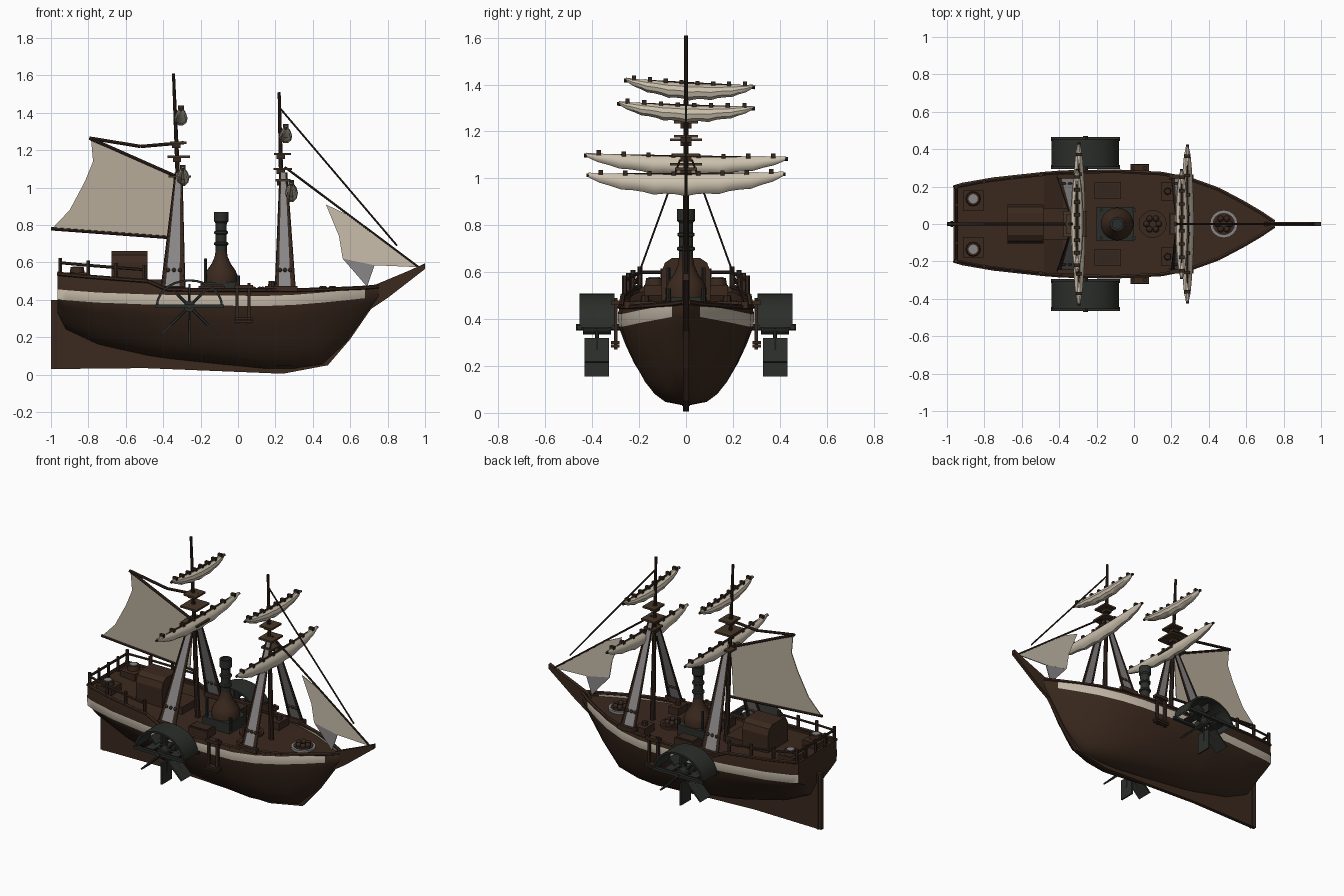
import bpy, bmesh, math
from mathutils import Vector, Matrix

if "Cube" in bpy.data.objects:
    bpy.data.objects.remove(bpy.data.objects["Cube"])


def material(name, r, g, b):
    m = bpy.data.materials.new(name)
    m.use_nodes = True
    m.diffuse_color = (r, g, b, 1)
    node = m.node_tree.nodes["Principled BSDF"]
    node.inputs["Base Color"].default_value = (r, g, b, 1)
    node.inputs["Roughness"].default_value = 0.9
    return m


WOOD = material("dark brown wood", .043, .022, .013)
SPAR = material("spar brown", .036, .02, .013)
PLATFORM = material("olive brown", .06, .036, .02)
IRON = material("green black iron", .024, .027, .023)
CANVAS = material("furled canvas", .6, .53, .42)
SAIL = material("sail cloth", .47, .41, .32)
STRIPE = material("cream stripe", .58, .51, .41)
NET = material("grey rigging", .25, .24, .24)


def finish(name, bm, mats, smooth=True):
    bmesh.ops.recalc_face_normals(bm, faces=bm.faces)
    me = bpy.data.meshes.new(name)
    bm.to_mesh(me)
    bm.free()
    ob = bpy.data.objects.new(name, me)
    bpy.context.collection.objects.link(ob)
    for m in mats:
        me.materials.append(m)
    if smooth:
        bpy.ops.object.select_all(action="DESELECT")
        ob.select_set(True)
        bpy.context.view_layer.objects.active = ob
        bpy.ops.object.shade_smooth_by_angle(angle=math.radians(35))
    return ob


def box(name, loc, size, mat, turn=None):
    bm = bmesh.new()
    mtx = Matrix.Translation(loc) @ (turn or Matrix()) @ Matrix.Diagonal((*size, 1))
    bmesh.ops.create_cube(bm, size=1, matrix=mtx)
    return finish(name, bm, [mat], False)


def rod(name, a, b, r, mat, r_end=None, sides=8):
    a, b = Vector(a), Vector(b)
    bm = bmesh.new()
    mtx = Matrix.Translation((a + b) / 2) @ (b - a).to_track_quat("Z", "Y").to_matrix().to_4x4()
    bmesh.ops.create_cone(bm, cap_ends=True, segments=sides, radius1=r,
                          radius2=r if r_end is None else r_end, depth=(b - a).length, matrix=mtx)
    return finish(name, bm, [mat])


def ball(name, loc, r, mat):
    bm = bmesh.new()
    bmesh.ops.create_uvsphere(bm, u_segments=10, v_segments=6, radius=r, matrix=Matrix.Translation(loc))
    return finish(name, bm, [mat])


def lathe(name, x, profile, mat):
    bm = bmesh.new()
    vs = [bm.verts.new((x + r, 0, z)) for r, z in profile]
    edges = [bm.edges.new(p) for p in zip(vs, vs[1:])]
    bmesh.ops.spin(bm, geom=vs + edges, cent=(x, 0, 0), axis=(0, 0, 1), angle=math.tau, steps=20)
    bmesh.ops.remove_doubles(bm, verts=bm.verts, dist=.0005)
    return finish(name, bm, [mat])


def plate(name, outline, thick, mat):
    """Upright sheet on the centre plane from an x-z outline."""
    bm = bmesh.new()
    face = bm.faces.new([bm.verts.new((x, -thick / 2, z)) for x, z in outline])
    out = bmesh.ops.extrude_face_region(bm, geom=[face])
    bmesh.ops.translate(bm, vec=(0, thick, 0), verts=[v for v in out["geom"] if isinstance(v, bmesh.types.BMVert)])
    bmesh.ops.triangulate(bm, faces=[f for f in bm.faces if len(f.verts) > 4])
    return finish(name, bm, [mat], False)


def skin(bm, rings, closed=False):
    rows = [[bm.verts.new(p) for p in ring] for ring in rings]
    for a, b in zip(rows, rows[1:]):
        n = len(a)
        for i in range(n if closed else n - 1):
            j = (i + 1) % n
            bm.faces.new((a[i], a[j], b[j], b[i]))
    return rows


# Hull stations: x, half width, bottom, rail height, stripe middle, fullness power
STATIONS = [(-.965, .2, .33, .54, .43, .6), (-.92, .215, .24, .535, .425, .62), (-.75, .245, .16, .52, .412, .6),
            (-.48, .275, .1, .5, .402, .48), (-.38, .283, .085, .455, .4, .44), (-.1, .288, .055, .452, .396, .38),
            (.15, .275, .03, .452, .394, .38), (.3, .245, .03, .452, .4, .42), (.45, .19, .05, .455, .412, .5),
            (.58, .12, .17, .46, .425, .6), (.68, .06, .31, .465, .436, .7), (.75, .012, .4, .472, .444, .8)]
HALF_STRIPE = .027


def station(x):
    for a, b in zip(STATIONS, STATIONS[1:]):
        if x <= b[0]:
            t = (x - a[0]) / (b[0] - a[0])
            return [p + (q - p) * t for p, q in zip(a, b)]


def section(s):
    x, w, low, rail, mid, power = s
    pts = [(w * t ** power, low + (mid - HALF_STRIPE - low) * t) for t in (0, .05, .15, .3, .5, .75, 1)]
    pts += [(w * 1.01, mid + HALF_STRIPE), (w * .98, rail)]
    return [(x, y, z) for y, z in reversed(pts)] + [(x, -y, z) for y, z in pts[1:]]


bm = bmesh.new()
rows = skin(bm, [section(s) for s in STATIONS])
bm.faces.new(rows[0])
bm.faces.new(rows[-1])
for f in bm.faces:
    c = f.calc_center_median()
    if len(f.verts) == 4 and c.x < .7 and abs(c.z - station(c.x)[4]) < HALF_STRIPE * .6:
        f.material_index = 1
finish("hull", bm, [WOOD, STRIPE])

bm = bmesh.new()
skin(bm, [[(s[0], side * s[1] * .98, s[3] - .025) for side in (-1, 1)] for s in STATIONS])
finish("deck", bm, [WOOD], False)

plate("keel_and_bowsprit", [(-1, .4), (-1, .03), (-.5, .035), (.24, .005), (.48, .05), (.6, .19), (.71, .35),
                            (.8, .41), (1, .565), (1, .595), (.9, .55), (.72, .475), (.6, .3), (.45, .12),
                            (0, .1), (-.85, .3), (-.94, .4)], .024, WOOD)
box("rudder_post", (-.975, 0, .21), (.012, .034, .36), SPAR)

for side in (-1, 1):
    # Rail cap and stern railing
    for a, b in zip(STATIONS, STATIONS[1:]):
        rod("rail_cap", (a[0], side * a[1] * .98, a[3]), (b[0], side * b[1] * .98, b[3]), .011, WOOD, sides=6)
    tops = []
    for i in range(4):
        x = -.95 + i * .15
        s = station(x)
        y = side * s[1] * .96
        tops.append((x, y, s[3] + .06))
        rod("railing_post", (x, y, s[3]), (x, y, s[3] + .085), .011, SPAR, sides=6)
    for a, b in zip(tops, tops[1:]):
        rod("railing_bar", a, b, .008, SPAR, sides=6)

    # Paddle wheel with curved guard
    px, pz, py = -.26, .365, side * .38
    bm = bmesh.new()
    arc = [math.pi * i / 14 for i in range(15)]
    ends = (side * .305, side * .455)
    skin(bm, [[(px + (.18 - d) * math.cos(a), y, pz + (.145 - d) * math.sin(a))
               for d, y in ((0, ends[0]), (0, ends[1]), (.012, ends[1]), (.012, ends[0]))] for a in arc], True)
    finish("wheel_guard", bm, [IRON])
    for y in ends:
        box("guard_beam", (px, y, pz), (.37, .02, .018), IRON)
    for i in range(8):
        a = math.tau * i / 8
        turn = Matrix.Rotation(-a, 4, "Y")
        out = Vector((math.cos(a), 0, math.sin(a)))
        lower = out.z < -.1
        reach = .14 if lower else .09
        box("paddle", Vector((px, py, pz)) + out * reach, (.14 if lower else .06, .105, .01), IRON, turn)
        rod("spoke", (px, py, pz), Vector((px, py, pz)) + out * reach, .008, IRON, sides=6)
    rod("wheel_hub", (px, side * .32, pz), (px, side * .44, pz), .03, IRON, sides=12)
    rod("wheel_axle", (px, side * .2, pz), (px, side * .47, pz), .014, IRON)

    # Boarding ladder
    for x in (-.005, .06):
        box("ladder_post", (x, side * .3, .38), (.016, .016, .22), SPAR)
    for z in (.285, .3):
        box("ladder_foot", (.03, side * .302, z), (.1, .035, .012), SPAR)
    box("ladder_head", (.03, side * .3, .47), (.1, .035, .02), WOOD)

    # Deck fittings
    box("side_hatch", (-.14, side * .18, .45), (.14, .09, .05), WOOD)
    box("side_hatch_lid", (-.14, side * .18, .478), (.12, .07, .006), SPAR)
    box("bow_locker", (.18, side * .175, .45), (.07, .1, .05), WOOD)
    rod("bow_bollard", (.18, side * .175, .46), (.18, side * .175, .5), .022, SPAR, .016)
    box("stern_locker", (-.86, side * .125, .52), (.11, .11, .05), WOOD)
    rod("stern_barrel", (-.86, side * .135, .53), (-.86, side * .135, .575), .042, WOOD, .035, 12)
    rod("stern_barrel_lid", (-.86, side * .135, .575), (-.86, side * .135, .579), .025, NET, sides=12)
    rod("steam_pipe", (-.175, side * .075, .45), (-.175, side * .075, .62), .008, IRON)
    rod("side_pipe", (.0, side * .075, .45), (.0, side * .075, .53), .01, IRON)

rod("stern_rail", (-.95, -.19, .6), (-.95, .19, .6), .008, SPAR)
for y in (-.1, 0, .1):
    rod("stern_post", (-.95, y, .52), (-.95, y, .615), .009, SPAR)

# Aft cabin with rounded shoulders
bm = bmesh.new()
profile = [(y, z) for y, z in ((-.105, .48), (-.105, .6), (-.09, .64), (-.06, .66))]
profile += [(-y, z) for y, z in reversed(profile)]
for end in skin(bm, [[(x, y, z) for y, z in profile] for x in (-.675, -.485)], True):
    bm.faces.new(end)
finish("cabin", bm, [WOOD], False)
box("cabin_step", (-.42, 0, .485), (.14, .17, .05), WOOD)

# Boiler and funnel
box("boiler_base", (-.1, 0, .46), (.2, .18, .07), IRON)
lathe("boiler", -.09, [(.085, .48), (.088, .53), (.075, .56), (.05, .595), (.035, .63), (.03, .66)], WOOD)
lathe("funnel", -.09, [(.03, .6), (.03, .69), (.038, .695), (.038, .705), (.029, .71), (.029, .75), (.037, .755),
                       (.037, .765), (.029, .77), (.03, .81), (.038, .82), (.038, .87), (.026, .87), (.026, .8), (0, .8)], IRON)

# Round racks of shot on the deck
for x, rack in ((.1, WOOD), (.48, NET)):
    z = station(x)[3] - .02
    rod("shot_rack", (x, 0, z - .01), (x, 0, z + .01), .075, rack, sides=16)
    rod("shot_tray", (x, 0, z), (x, 0, z + .014), .06, WOOD, sides=16)
    for i in range(6):
        a = math.tau * i / 6
        ball("shot", (x + .033 * math.cos(a), .033 * math.sin(a), z + .022), .017, SPAR)


def furled_sail(x, middle, half, left, right, depth):
    """Bundled canvas hanging from a yard, with ties along its top."""
    n, rings = 18, []
    top = lambda y: left + (right - left) * (y + half) / (2 * half) - .01 * math.cos(y / half * math.pi / 2)
    for i in range(n + 1):
        y = half * (2 * i / n - 1)
        swell = .22 + .78 * math.cos(y / half * math.pi / 2) ** .6
        h = depth * swell * (1 + .06 * math.cos(i * 2.1)) / 2
        rings.append([(x + .035 * swell * math.cos(a), middle + y, top(y) - h + h * math.sin(a))
                      for a in (math.tau * k / 10 for k in range(10))])
    bm = bmesh.new()
    rows = skin(bm, rings, True)
    for end in (rows[0], rows[-1]):
        bm.faces.new(end)
    finish("furled_sail", bm, [CANVAS])
    rod("yard", (x, middle - half - .01, left - .012), (x, middle + half + .01, right - .012), .008, SPAR)
    for i in range(8):
        y = half * (i - 3.5) / 4
        box("sail_tie", (x, middle + y, top(y) + .002), (.03, .018, .022), SPAR)


def mast(foot, head, platforms, shroud_foot, shroud_head, shroud_z):
    (x0, z0), (x1, z1) = foot, head
    rod("mast", (x0, 0, z0), (x1, 0, z1), .017, SPAR, .008, 10)
    for z, size in platforms:
        x = x0 + (x1 - x0) * (z - z0) / (z1 - z0)
        box("mast_platform", (x + .01, 0, z), (size, size * 1.15, .012), PLATFORM)
        box("mast_collar", (x, 0, z - .015), (.045, .045, .025), SPAR)
    for side in (-1, 1):
        low = [Vector((x, side * .25, .46)) for x in shroud_foot]
        high = [Vector((x, side * .025, shroud_z)) for x in shroud_head]
        # Grey netting between brown edge bands
        bm = bmesh.new()
        skin(bm, [[a.lerp(b, t) for t in (0, .17, .78, 1)] for a, b in (low, high)])
        bm.faces.ensure_lookup_table()
        bm.faces[0].material_index = bm.faces[2].material_index = 1
        finish("shroud_net", bm, [NET, SPAR], False)
        for a, b in zip(low, high):
            rod("shroud_rope", a, b, .004, SPAR, sides=6)
        for i in range(3):
            a = low[0].lerp(low[1], .2 + i * .3)
            ball("deadeye", a.lerp((high[0] + high[1]) / 2, .16), .011, SPAR)
        box("shroud_chock", (low[0] + low[1]) / 2, (.13, .03, .03), WOOD)


mast((-.295, .42), (-.345, 1.61), [(1.06, .12), (1.165, .12), (1.24, .09)], (-.41, -.285), (-.335, -.3), 1.08)
mast((.245, .42), (.22, 1.51), [(1.04, .08), (1.1, .1), (1.18, .09)], (.2, .305), (.225, .26), 1.08)
furled_sail(-.305, .015, .27, 1.43, 1.4, .07)
furled_sail(-.295, 0, .425, 1.11, 1.095, .08)
furled_sail(.255, 0, .285, 1.33, 1.31, .07)
furled_sail(.285, 0, .415, 1.025, 1.03, .09)

# Aft sail with its spars
plate("aft_sail", [(-.785, 1.25), (-.775, 1.14), (-.82, 1.03), (-.9, .88), (-.995, .78), (-.35, .735),
                   (-.33, 1.06)], .006, SAIL)
for name, a, b in (("boom", (-1, .78), (-.32, .73)), ("gaff", (-.795, 1.265), (-.32, 1.055)),
                   ("upper_gaff", (-.795, 1.265), (-.52, 1.22)), ("upper_gaff_tail", (-.52, 1.22), (-.29, 1.24))):
    rod(name, (a[0], 0, a[1]), (b[0], 0, b[1]), .009, SPAR)

# Head sails and stays
plate("outer_jib", [(.47, .91), (.585, .855), (.67, .79), (.96, .575), (.73, .585), (.56, .62), (.54, .74)], .006, STRIPE)
plate("inner_jib", [(.56, .62), (.73, .585), (.69, .47)], .005, NET)
rod("lower_stay", (.25, 0, 1.11), (.965, 0, .575), .006, SPAR)
rod("upper_stay", (.22, 0, 1.43), (.85, 0, .69), .005, SPAR)
